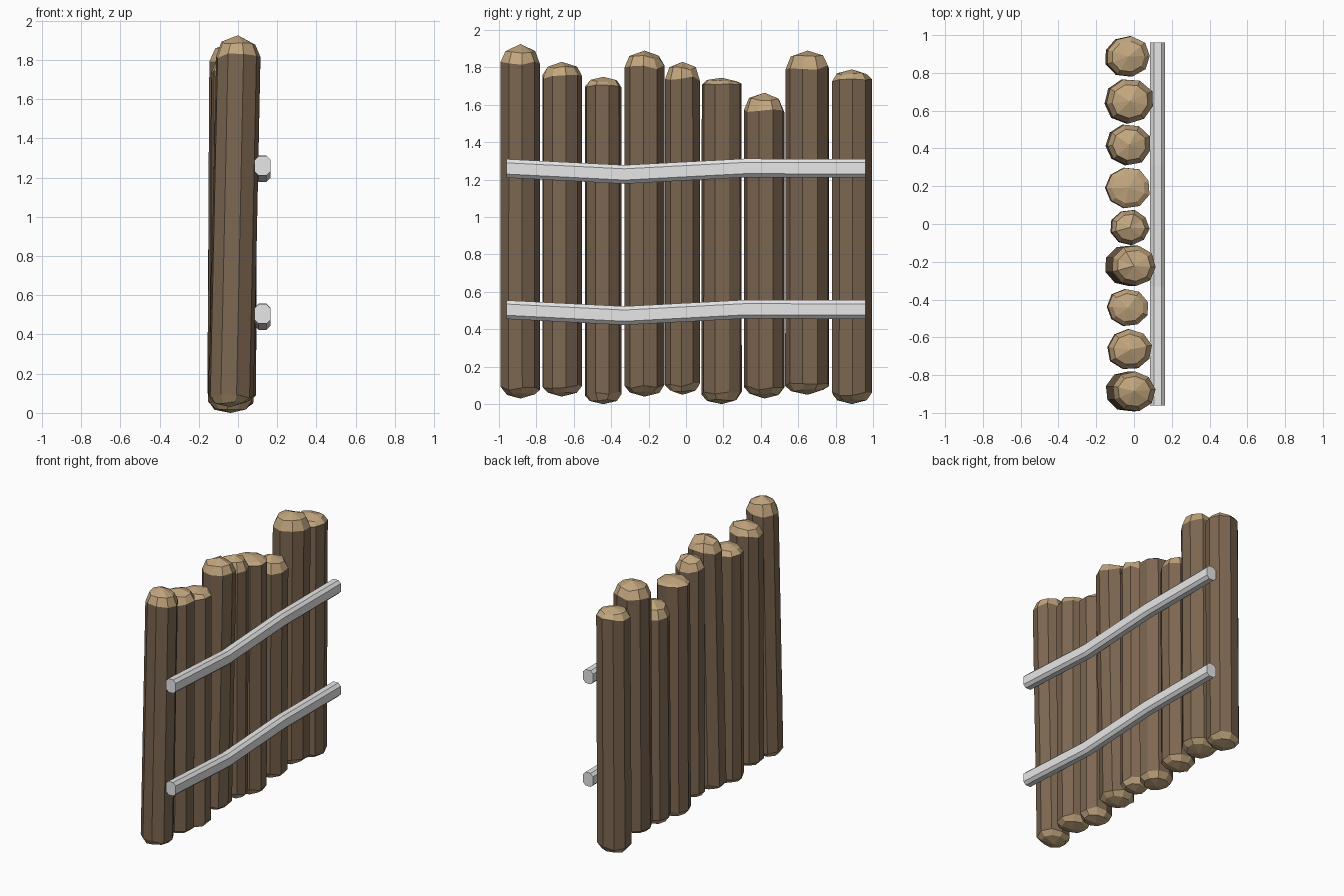
import bpy, bmesh, math, random

if "Cube" in bpy.data.objects:
    bpy.data.objects.remove(bpy.data.objects["Cube"])
random.seed(4)


def material(name, rgb):
    m = bpy.data.materials.new(name)
    m.diffuse_color = (*rgb, 1)
    m.use_nodes = True
    m.node_tree.nodes["Principled BSDF"].inputs["Base Color"].default_value = m.diffuse_color
    return m


bark = material("bark brown", (0.205, 0.135, 0.082))
cut_wood = material("cut wood tan", (0.54, 0.38, 0.21))
rail_grey = material("rail grey", (0.8, 0.8, 0.8))


def finish(bm, name, mats):
    bmesh.ops.recalc_face_normals(bm, faces=bm.faces)
    me = bpy.data.meshes.new(name)
    bm.to_mesh(me)
    bm.free()
    for m in mats:
        me.materials.append(m)
    ob = bpy.data.objects.new(name, me)
    bpy.context.collection.objects.link(ob)


def bridge(bm, a, b, mat=0):
    n = len(a)
    for i in range(n):
        bm.faces.new((a[i], a[(i + 1) % n], b[(i + 1) % n], b[i])).material_index = mat


SIDES = 9


def log(name, y, r, bottom, shoulder, top, xb, xt):
    bm = bmesh.new()
    turn = random.uniform(0, math.tau)
    wob = [random.uniform(0.97, 1.03) for _ in range(SIDES)]
    # angles, scaled so the log exactly fills its width
    unit = [(math.cos(turn + math.tau * i / SIDES) * w, math.sin(turn + math.tau * i / SIDES) * w)
            for i, w in enumerate(wob)]
    wide = max(abs(u[1]) for u in unit)
    rise = top - shoulder
    # (height, radius factor, height jitter)
    levels = [(bottom + 0.022, 0.72, 0.006), (bottom + 0.055, 0.98, 0.012),
              (shoulder + 0.01, 0.97, rise * 0.12), (top - rise * 0.35, 0.74, rise * 0.1)]
    rings = []
    for z, k, j in levels:
        cx = xb + (xt - xb) * z / top
        rings.append([bm.verts.new((cx + u * r * 1.08 * k / wide, y + v * r * k / wide,
                                    z + random.uniform(-j, j))) for u, v in unit])
    bridge(bm, rings[0], rings[1], 1)
    bridge(bm, rings[1], rings[2], 0)
    bridge(bm, rings[2], rings[3], 1)
    # low pointed caps
    for ring, x, z in ((rings[0], xb, bottom), (rings[3], xt, top)):
        c = bm.verts.new((x, y, z))
        for i in range(SIDES):
            bm.faces.new((ring[i], ring[(i + 1) % SIDES], c)).material_index = 1
    finish(bm, name, (bark, cut_wood))


# Upright logs: y, radius, bottom, shoulder, top, x at bottom, x at top
logs = [(-.885, .109, .03, 1.81, 1.925, -.04, 0),
        (-.665, .112, .04, 1.74, 1.83, -.025, -.02),
        (-.443, .101, 0, 1.69, 1.75, -.035, -.03),
        (-.222, .110, .04, 1.79, 1.89, -.04, 0),
        (-.018, .096, .05, 1.73, 1.83, -.025, -.02),
        (.192, .111, 0, 1.70, 1.745, -.035, -.03),
        (.42, .112, .03, 1.555, 1.665, -.035, -.025),
        (.65, .122, .05, 1.79, 1.89, -.03, -.02),
        (.887, .110, 0, 1.72, 1.79, -.04, -.03)]
for i, spec in enumerate(logs):
    log(f"log_{i + 1}", *spec)


# Bent chamfered rails along the +x side
def rail(name, zc):
    bm = bmesh.new()
    w, h, c = 0.04, 0.05, 0.02
    prof = [(-w, -h + c), (-w + c, -h), (w - c, -h), (w, -h + c),
            (w, h - c), (w - c, h), (-w + c, h), (-w, h - c)]
    rings = [[bm.verts.new((0.125 + px, y, zc + dz + pz)) for px, pz in prof]
             for y, dz in ((-.96, 0), (-.33, -.032), (.31, .002), (.96, 0.001))]
    for a, b in zip(rings, rings[1:]):
        bridge(bm, a, b)
    bm.faces.new(rings[0])
    bm.faces.new(rings[-1])
    finish(bm, name, (rail_grey,))


rail("upper_rail", 1.26)
rail("lower_rail", 0.505)
